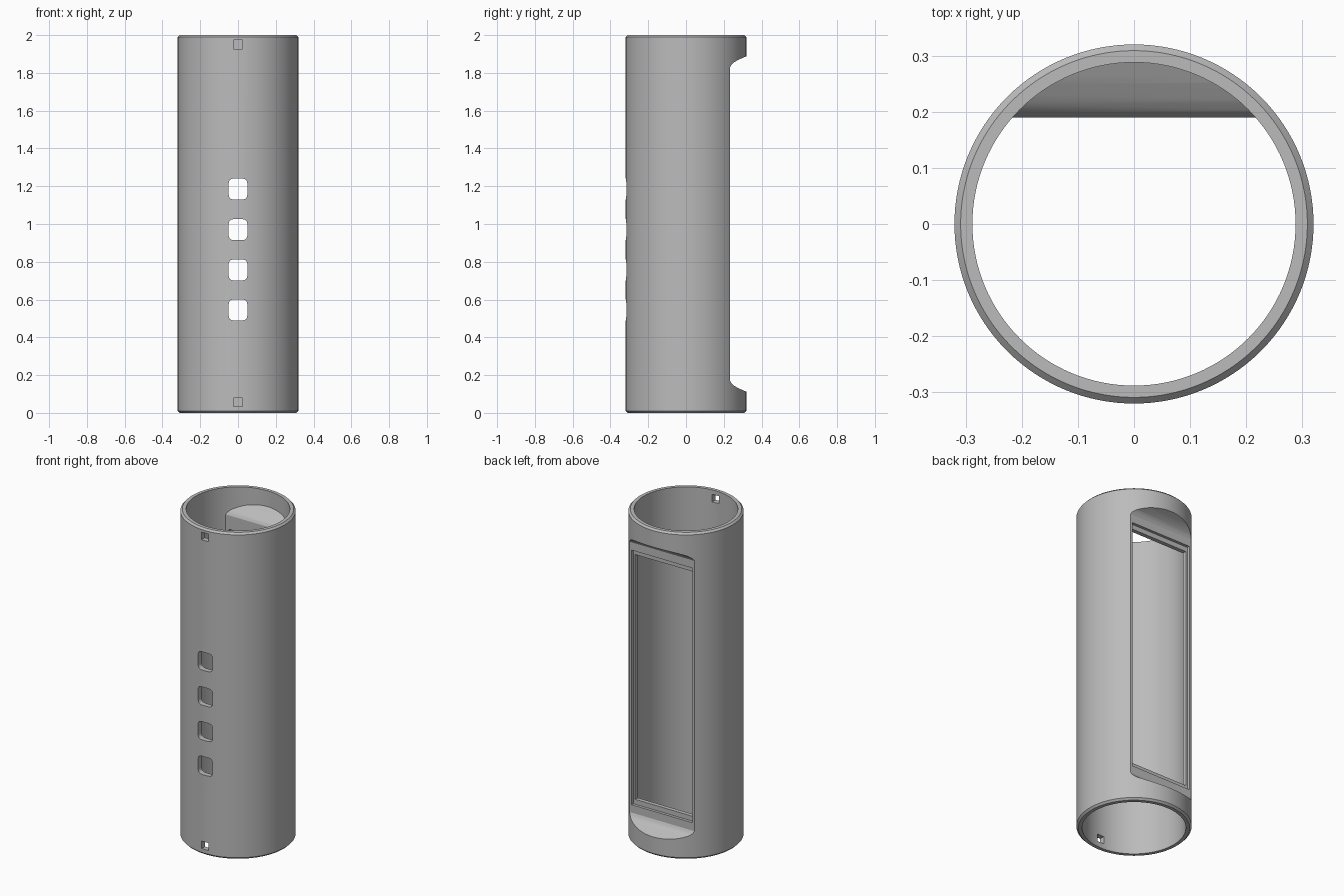
import bpy, bmesh, math

cube = bpy.data.objects.get("Cube")
if cube:
    bpy.data.objects.remove(cube, do_unlink=True)

R_OUT, R_IN, HEIGHT, SEGMENTS = 0.32, 0.288, 2.0, 128

grey = bpy.data.materials.new("plain_grey")
grey.use_nodes = True
grey.diffuse_color = (0.5, 0.5, 0.5, 1)
grey.node_tree.nodes["Principled BSDF"].inputs["Base Color"].default_value = (0.5, 0.5, 0.5, 1)


def finish(name, bm):
    bmesh.ops.recalc_face_normals(bm, faces=bm.faces)
    mesh = bpy.data.meshes.new(name)
    bm.to_mesh(mesh)
    bm.free()
    mesh.materials.append(grey)
    obj = bpy.data.objects.new(name, mesh)
    bpy.context.collection.objects.link(obj)
    return obj


def lathe(name, profile):
    """Solid of revolution from (radius, z) points, capped at both ends."""
    bm = bmesh.new()
    rings = []
    for r, z in profile:
        angles = [2 * math.pi * i / SEGMENTS for i in range(SEGMENTS)]
        rings.append([bm.verts.new((r * math.cos(a), r * math.sin(a), z)) for a in angles])
    for low, high in zip(rings, rings[1:]):
        for i in range(SEGMENTS):
            j = (i + 1) % SEGMENTS
            bm.faces.new((low[i], low[j], high[j], high[i]))
    bm.faces.new(rings[0])
    bm.faces.new(rings[-1])
    return finish(name, bm)


def prism(name, points, shift):
    """Extrude a closed outline of 3D points along shift."""
    bm = bmesh.new()
    face = bm.faces.new([bm.verts.new(p) for p in points])
    new = bmesh.ops.extrude_face_region(bm, geom=[face])["geom"]
    bmesh.ops.translate(bm, vec=shift, verts=[v for v in new if isinstance(v, bmesh.types.BMVert)])
    return finish(name, bm)


def scoop(name, slope):
    """Back flat with curved ends, mirrored about mid height; slope is (y, z) for the top end."""
    outline = slope + [(y, HEIGHT - z) for y, z in reversed(slope)]
    return prism(name, [(-0.5, y, z) for y, z in outline], (1, 0, 0))


def box(name, half_width, y0, y1, z0, z1):
    x = half_width
    return prism(name, [(-x, y0, z0), (x, y0, z0), (x, y0, z1), (-x, y0, z1)], (0, y1 - y0, 0))


def rounded_slot(name, z, width, height, power=4.5, count=32):
    """Soft-cornered hole through the front wall."""
    pts = []
    for i in range(count):
        a = 2 * math.pi * (i + 0.5) / count
        c, s = math.cos(a), math.sin(a)
        pts.append((math.copysign(abs(c) ** (2 / power), c) * width / 2, -0.45,
                    z + math.copysign(abs(s) ** (2 / power), s) * height / 2))
    return prism(name, pts, (0, 0.3, 0))


def cut(target, cutter):
    cutter.hide_render = True
    mod = target.modifiers.new("cut", "BOOLEAN")
    mod.operation = "DIFFERENCE"
    mod.solver = "EXACT"
    mod.object = cutter
    bpy.context.view_layer.objects.active = target
    bpy.ops.object.modifier_apply(modifier=mod.name)
    bpy.data.objects.remove(cutter, do_unlink=True)


# Outer body with chamfered rims and a flat scooped into the back
tube = lathe("tube_housing", [(0.309, 0), (R_OUT, 0.011), (R_OUT, HEIGHT - 0.011), (0.309, HEIGHT)])
cut(tube, scoop("outer_scoop", [(0.5, 1.94), (0.32, 1.888), (0.285, 1.873), (0.255, 1.857),
                                (0.24, 1.843), (0.232, 1.828)]))

# Hollow bore, keeping a wall behind the back flat
bore = lathe("bore", [(R_IN, -0.1), (R_IN, HEIGHT + 0.1)])
cut(bore, scoop("inner_scoop", [(0.5, 1.96), (0.288, 1.903), (0.25, 1.885), (0.215, 1.864),
                                (0.198, 1.85), (0.19, 1.835)]))
cut(tube, bore)

# Back window: shallow recess with a ledge around the opening
cut(tube, box("window_recess", 0.207, 0.215, 0.45, 0.22, 1.78))
cut(tube, box("window_opening", 0.195, 0.1, 0.45, 0.25, 1.75))

# Front button holes and small square pin holes
for z in (0.545, 0.757, 0.97, 1.185):
    cut(tube, rounded_slot("button_hole", z, 0.1, 0.112))
for z in (0.057, 1.95):
    cut(tube, box("pin_hole", 0.023, -0.45, -0.15, z - 0.023, z + 0.023))

# Smooth curved walls, crisp edges
bpy.ops.object.select_all(action="DESELECT")
tube.select_set(True)
bpy.context.view_layer.objects.active = tube
bpy.ops.object.shade_smooth_by_angle(angle=math.radians(25))
